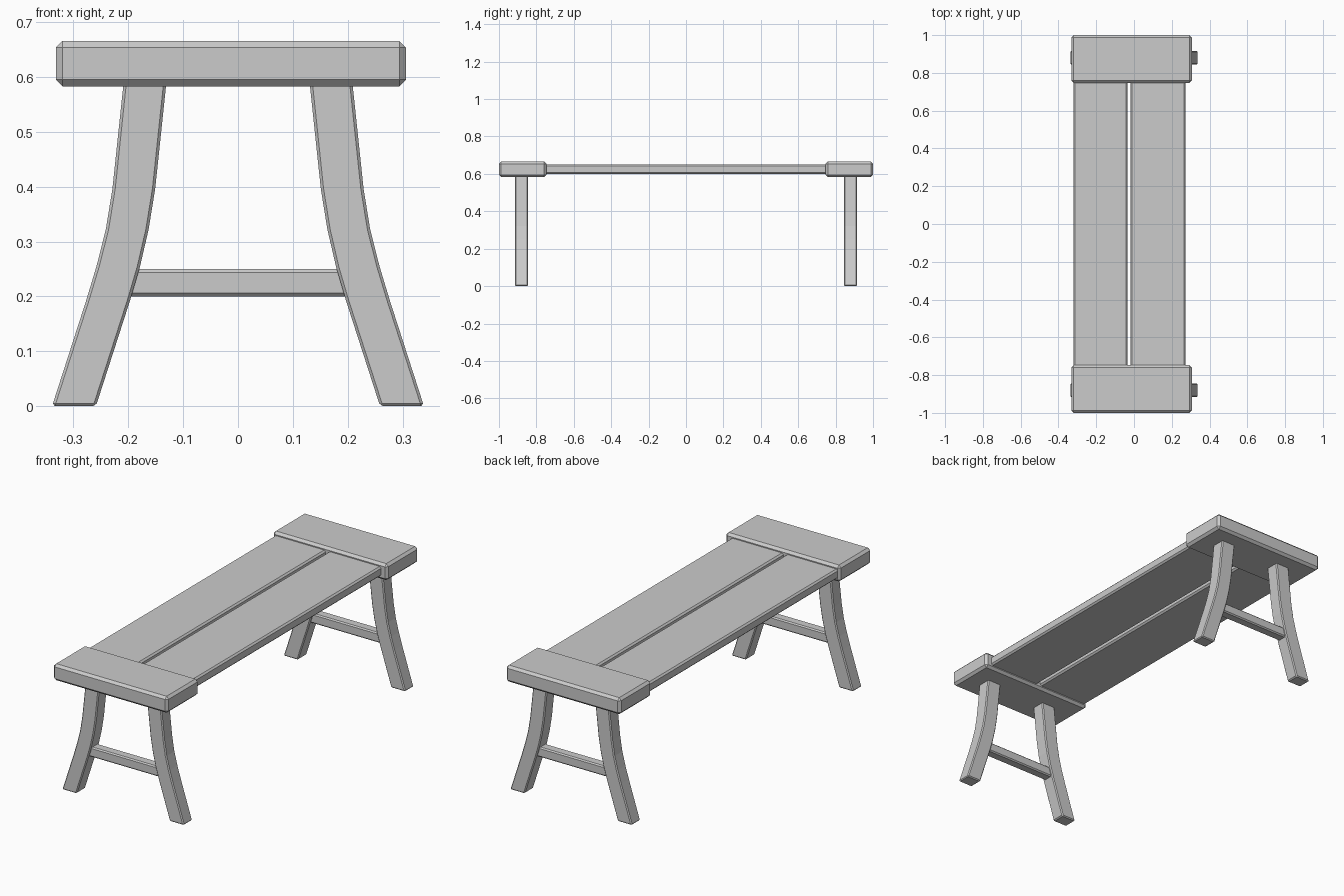
import bpy, bmesh

if "Cube" in bpy.data.objects:
    bpy.data.objects.remove(bpy.data.objects["Cube"])


def finish(name, bm, bevel):
    """Turn a bmesh into an object with chamfered sharp edges."""
    bmesh.ops.recalc_face_normals(bm, faces=bm.faces[:])
    mesh = bpy.data.meshes.new(name)
    bm.to_mesh(mesh)
    bm.free()
    obj = bpy.data.objects.new(name, mesh)
    bpy.context.collection.objects.link(obj)
    mod = obj.modifiers.new("chamfer", 'BEVEL')
    mod.width = bevel
    mod.segments = 1
    mod.limit_method = 'ANGLE'
    mod.angle_limit = 0.7
    return obj


def box(name, x, y, z, bevel):
    """Chamfered box from (min, max) ranges."""
    bm = bmesh.new()
    bmesh.ops.create_cube(bm, size=1)
    for v in bm.verts:
        v.co = [lo + (c + 0.5) * (hi - lo) for c, (lo, hi) in zip(v.co, (x, y, z))]
    return finish(name, bm, bevel)


# Leg outline seen from the front: outer and inner edge, top to bottom
OUTER = [(0.208, 0.595), (0.229, 0.396), (0.241, 0.322), (0.258, 0.255), (0.277, 0.192), (0.339, 0.0)]
INNER = [(0.130, 0.595), (0.151, 0.396), (0.163, 0.322), (0.179, 0.253), (0.197, 0.192), (0.259, 0.0)]


def leg(name, side, y, depth):
    """Curved leg as a strip of quads extruded along y."""
    bm = bmesh.new()
    rows = [[bm.verts.new((side * x, y - depth / 2, z)) for x, z in edge] for edge in (OUTER, INNER)]
    faces = [bm.faces.new((rows[0][i], rows[0][i + 1], rows[1][i + 1], rows[1][i]))
             for i in range(len(OUTER) - 1)]
    ext = bmesh.ops.extrude_face_region(bm, geom=faces, use_keep_orig=True)
    verts = [g for g in ext["geom"] if isinstance(g, bmesh.types.BMVert)]
    bmesh.ops.translate(bm, verts=verts, vec=(0, depth, 0))
    return finish(name, bm, 0.005)


# Two long seat planks with a narrow gap
box("left_plank", (-0.321, -0.035), (-0.76, 0.76), (0.6, 0.649), 0.008)
box("right_plank", (-0.019, 0.273), (-0.76, 0.76), (0.6, 0.649), 0.008)

for end, s in (("front", -1), ("back", 1)):
    # End board across the planks
    box(f"{end}_end_board", (-0.332, 0.306), tuple(sorted((s * 0.747, s * 1.0))), (0.583, 0.666), 0.012)
    # Splayed curved legs
    for label, side in (("left", -1), ("right", 1)):
        leg(f"{end}_{label}_leg", side, s * 0.88, 0.07)
    # Stretcher between the legs
    box(f"{end}_stretcher", (-0.21, 0.21), (s * 0.88 - 0.025, s * 0.88 + 0.025), (0.2, 0.25), 0.006)
